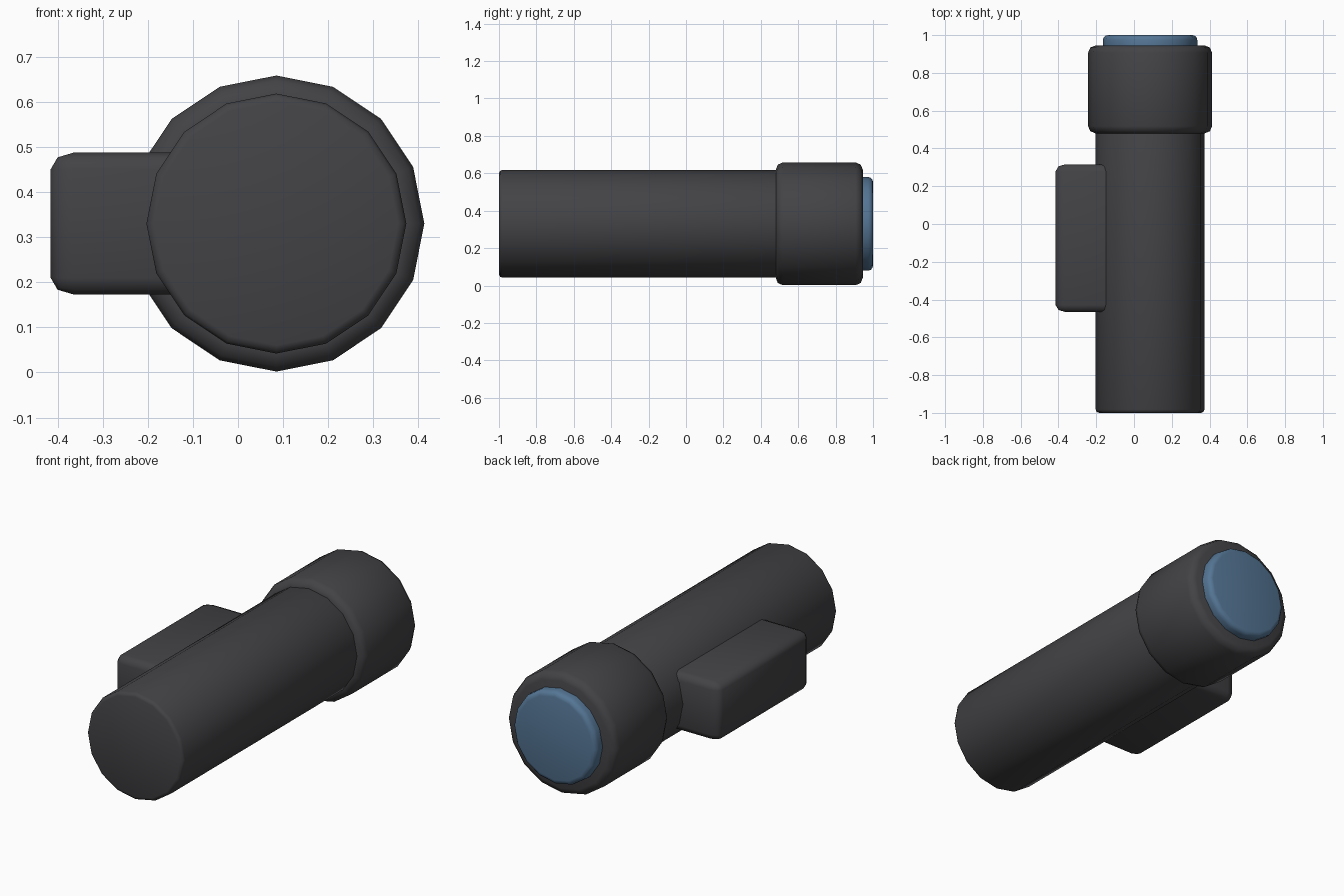
import bpy
import bmesh
import math
from mathutils import Matrix

default = bpy.data.objects.get("Cube")
if default:
    bpy.data.objects.remove(default, do_unlink=True)

AXIS_X, AXIS_Z = 0.085, 0.33


def make_material(name, rgb):
    mat = bpy.data.materials.new(name)
    mat.use_nodes = True
    mat.diffuse_color = (*rgb, 1)
    mat.node_tree.nodes["Principled BSDF"].inputs["Base Color"].default_value = (*rgb, 1)
    return mat


def finish(name, bm, mat, location, bevel, segments):
    """Turn the bmesh into a softly bevelled, smooth shaded object."""
    mesh = bpy.data.meshes.new(name)
    bm.to_mesh(mesh)
    bm.free()
    mesh.materials.append(mat)
    obj = bpy.data.objects.new(name, mesh)
    obj.location = location
    bpy.context.collection.objects.link(obj)
    mod = obj.modifiers.new("soft_edges", "BEVEL")
    mod.width = bevel
    mod.segments = segments
    mod.limit_method = "ANGLE"
    mod.angle_limit = math.radians(40)
    mesh.shade_smooth()
    return obj


def barrel(name, mat, radius, y0, y1, bevel, segments=2):
    """Sixteen-sided cylinder lying along y on the torch axis."""
    bm = bmesh.new()
    bmesh.ops.create_cone(bm, cap_ends=True, segments=16, radius1=radius,
                          radius2=radius, depth=y1 - y0,
                          matrix=Matrix.Rotation(math.pi / 2, 4, "X"))
    return finish(name, bm, mat, (AXIS_X, (y0 + y1) / 2, AXIS_Z), bevel, segments)


casing = make_material("dark_grey", (0.056, 0.056, 0.061))
glass = make_material("blue_glass", (0.09, 0.18, 0.30))

# Long handle, wider head and rounded lens
barrel("handle", casing, 0.288, -1.0, 0.6, 0.018)
barrel("head", casing, 0.328, 0.48, 0.945, 0.038)
barrel("lens", glass, 0.25, 0.90, 1.0, 0.026, 3)

# Side block sunk into the handle, its bevel stretched along x
STRETCH = 1.4
bm = bmesh.new()
bmesh.ops.create_cube(bm, size=1)
bmesh.ops.scale(bm, vec=(0.48 / STRETCH, 0.782, 0.315), verts=bm.verts)
block = finish("side_block", bm, casing, (-0.175, -0.075, AXIS_Z), 0.037, 2)
block.scale.x = STRETCH
